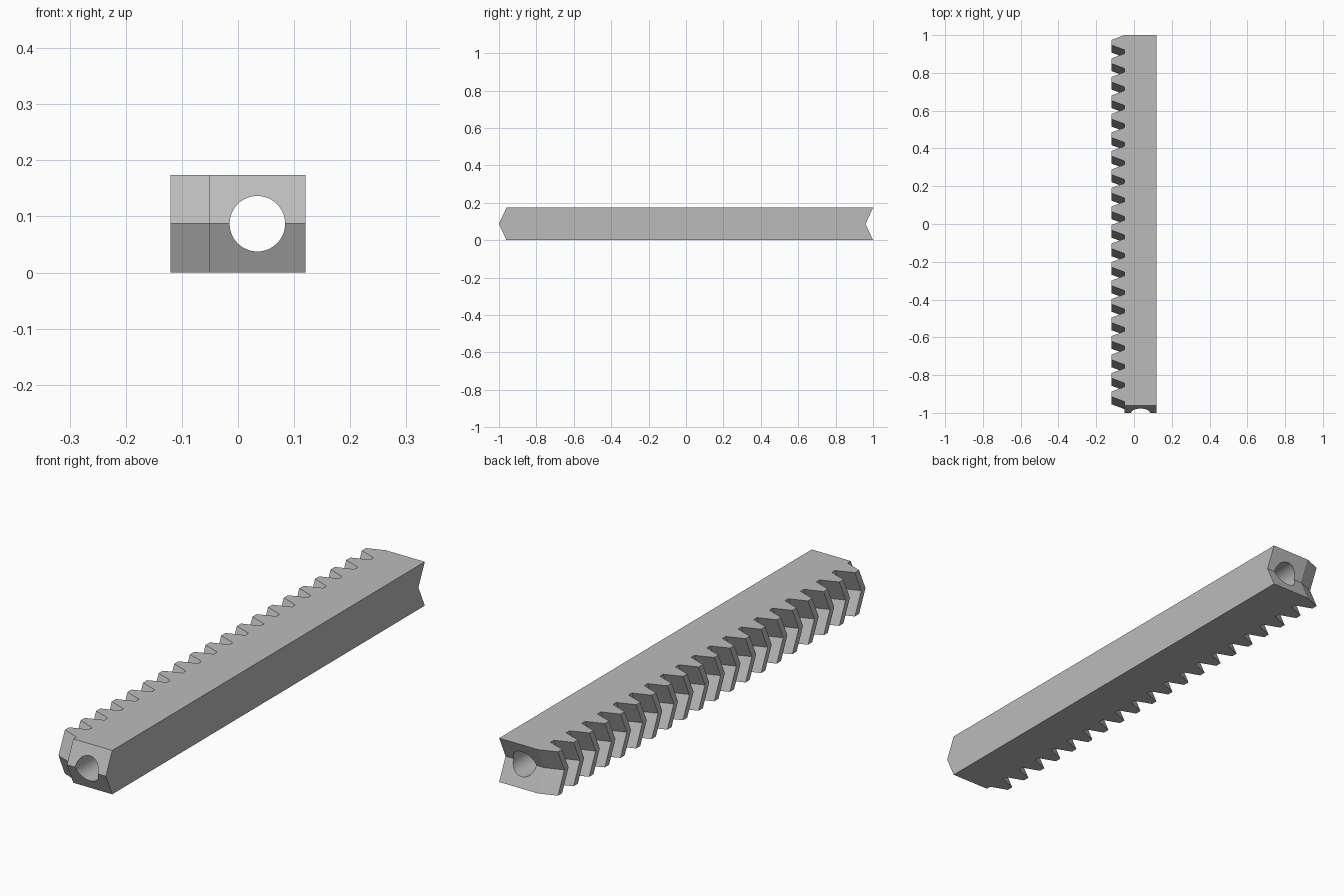
import bpy, bmesh, math

if "Cube" in bpy.data.objects:
    bpy.data.objects.remove(bpy.data.objects["Cube"])

TEETH, PITCH = 20, 0.098
ROOT, TIP, SIDE = -0.051, -0.12, 0.12
HALF_H, SWEEP = 0.087, 0.04
FLANK, LAND = 0.0257, 0.0263

metal = bpy.data.materials.new("steel_grey")
metal.diffuse_color = (0.5, 0.5, 0.5, 1)
metal.use_nodes = True
metal.node_tree.nodes["Principled BSDF"].inputs["Base Color"].default_value = metal.diffuse_color

# Rack outline seen from above: straight back edge plus repeated teeth
outline = [(SIDE, -0.96), (SIDE, 1.0)]
for i in range(TEETH):
    y = 1.0 - i * PITCH
    outline += [(ROOT, y), (TIP, y - FLANK),
                (TIP, y - FLANK - LAND), (ROOT, y - 2 * FLANK - LAND)]
outline.append((ROOT, -0.96))

# Chevron sweep: three stacked outlines, the middle one shifted forward
bm = bmesh.new()
rings = []
for z, shift in ((0, 0), (HALF_H, -SWEEP), (2 * HALF_H, 0)):
    rings.append([bm.verts.new((x, y + shift, z)) for x, y in outline])
for low, high in zip(rings, rings[1:]):
    for i in range(len(outline)):
        j = (i + 1) % len(outline)
        bm.faces.new((low[i], low[j], high[j], high[i]))
bm.faces.new(rings[0])
bm.faces.new(rings[-1])
bmesh.ops.recalc_face_normals(bm, faces=bm.faces)
mesh = bpy.data.meshes.new("herringbone_rack")
bm.to_mesh(mesh)
bm.free()
rack = bpy.data.objects.new("herringbone_rack", mesh)
bpy.context.collection.objects.link(rack)
mesh.materials.append(metal)

# Lengthwise round bore
bpy.ops.mesh.primitive_cylinder_add(vertices=64, radius=0.0495, depth=2.4,
                                    location=(0.0345, 0, HALF_H),
                                    rotation=(math.pi / 2, 0, 0))
cutter = bpy.context.object
cutter.name = "bore_cutter"
cutter.data.materials.append(metal)
cutter.hide_render = True

bpy.ops.object.select_all(action='DESELECT')
rack.select_set(True)
bpy.context.view_layer.objects.active = rack
bore = rack.modifiers.new("bore", 'BOOLEAN')
bore.operation = 'DIFFERENCE'
bore.solver = 'EXACT'
bore.object = cutter
bpy.ops.object.modifier_apply(modifier=bore.name)
bpy.data.objects.remove(cutter, do_unlink=True)
bpy.ops.object.shade_smooth_by_angle(angle=math.radians(15))
